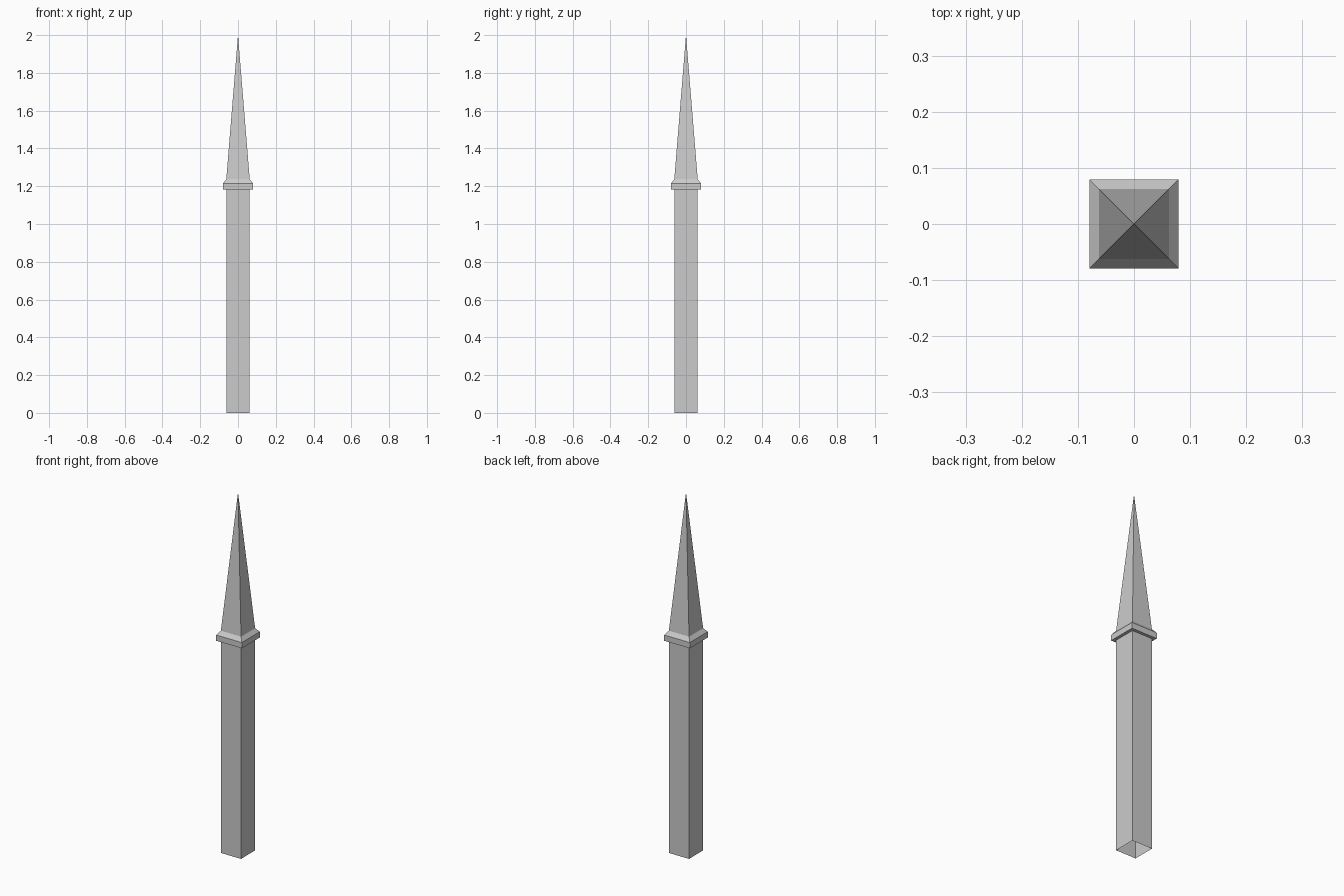
import bpy
import bmesh

cube = bpy.data.objects.get("Cube")
if cube:
    bpy.data.objects.remove(cube, do_unlink=True)

# Single stone colour
stone = bpy.data.materials.new("light_grey_stone")
stone.use_nodes = True
grey = (0.6, 0.6, 0.6, 1)
stone.diffuse_color = grey
stone.node_tree.nodes["Principled BSDF"].inputs["Base Color"].default_value = grey


def square_loft(name, profile):
    """Join square rings given as (half width, height); zero width makes a point."""
    bm = bmesh.new()
    rings = []
    for half, z in profile:
        if half == 0:
            rings.append([bm.verts.new((0, 0, z))] * 4)
        else:
            corners = ((-1, -1), (1, -1), (1, 1), (-1, 1))
            rings.append([bm.verts.new((x * half, y * half, z)) for x, y in corners])
    for low, high in zip(rings, rings[1:]):
        for i in range(4):
            j = (i + 1) % 4
            loop = [low[i], low[j], high[j], high[i]]
            bm.faces.new(list(dict.fromkeys(loop)))
    mesh = bpy.data.meshes.new(name)
    bm.to_mesh(mesh)
    bm.free()
    mesh.materials.append(stone)
    obj = bpy.data.objects.new(name, mesh)
    bpy.context.collection.objects.link(obj)
    return obj


SHAFT, COLLAR = 0.062, 0.079
COLLAR_BASE, COLLAR_TOP, SPIRE_BASE = 1.183, 1.215, 1.237

# Hollow square shaft, open underneath
square_loft("shaft", [(SHAFT, 0), (SHAFT, COLLAR_BASE)])

# Projecting collar with a sloped top
square_loft("collar", [(SHAFT, COLLAR_BASE), (COLLAR, COLLAR_BASE),
                       (COLLAR, COLLAR_TOP), (SHAFT, SPIRE_BASE)])

# Four-sided spire
square_loft("spire", [(SHAFT, SPIRE_BASE), (0, 2)])
